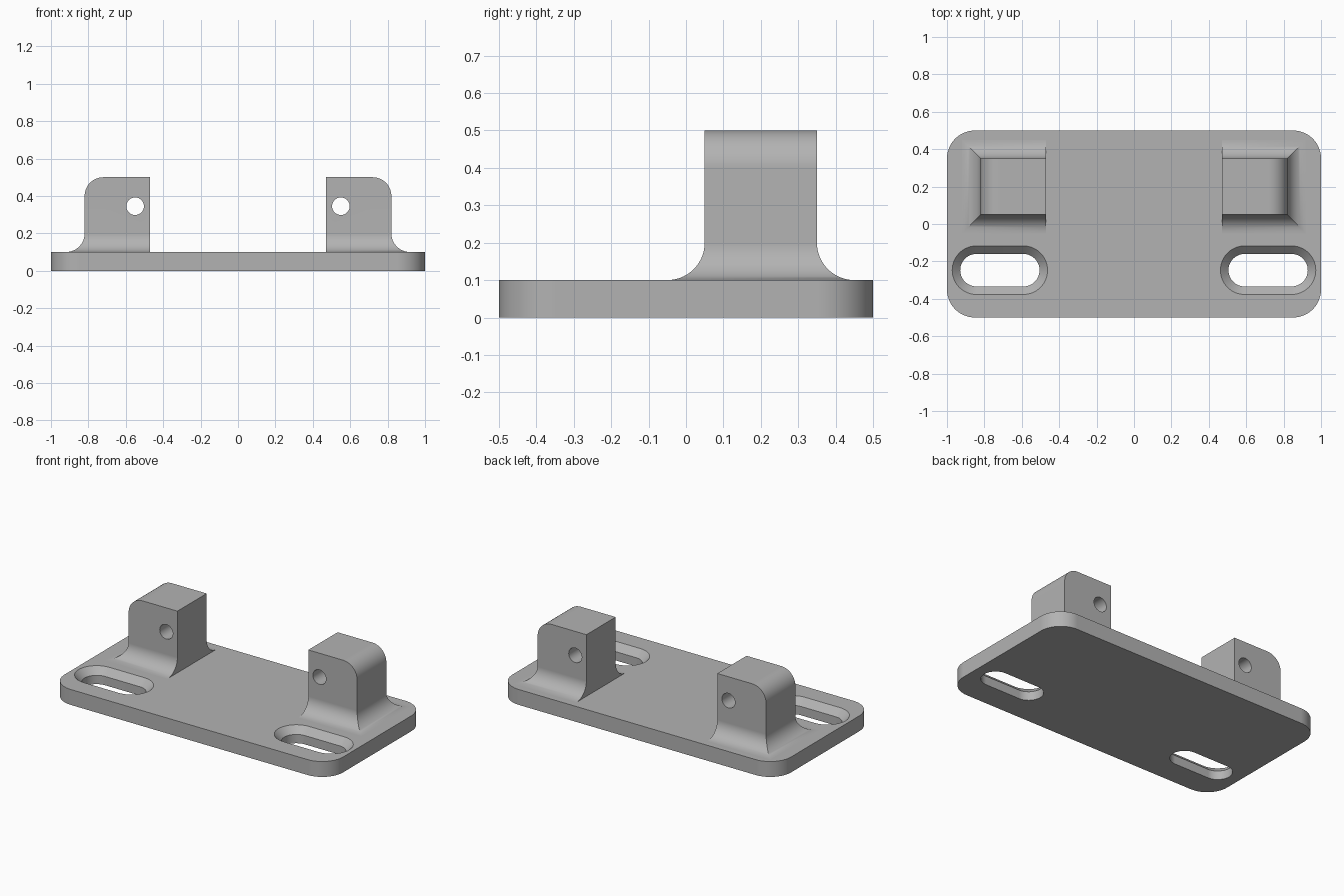
import bpy
import bmesh
from math import cos, sin, pi, sqrt, radians

if "Cube" in bpy.data.objects:
    bpy.data.objects.remove(bpy.data.objects["Cube"])

PLATE_TOP = 0.1
LUG_TOP = 0.5
FILLET = 0.1
STEPS = 14

grey = bpy.data.materials.new("mid_grey")
grey.use_nodes = True
colour = (0.45, 0.45, 0.45, 1)
grey.diffuse_color = colour
grey.node_tree.nodes["Principled BSDF"].inputs["Base Color"].default_value = colour


def rounded_rect(cx, cy, hx, hy, r, z, steps=STEPS):
    """Outline of a rounded rectangle at height z."""
    ring = []
    for i, (sx, sy) in enumerate(((1, 1), (-1, 1), (-1, -1), (1, -1))):
        for k in range(steps + 1):
            a = (i + k / steps) * pi / 2
            ring.append((cx + sx * (hx - r) + r * cos(a),
                         cy + sy * (hy - r) + r * sin(a), z))
    return ring


def loft(name, rings):
    """Closed solid through matching rings."""
    bm = bmesh.new()
    loops = [[bm.verts.new(p) for p in ring] for ring in rings]
    for low, high in zip(loops, loops[1:]):
        n = len(low)
        for i in range(n):
            j = (i + 1) % n
            bm.faces.new((low[i], low[j], high[j], high[i]))
    bm.faces.new(loops[0][::-1])
    bm.faces.new(loops[-1])
    bmesh.ops.remove_doubles(bm, verts=bm.verts, dist=1e-5)
    bmesh.ops.recalc_face_normals(bm, faces=bm.faces)
    mesh = bpy.data.meshes.new(name)
    bm.to_mesh(mesh)
    bm.free()
    mesh.materials.append(grey)
    obj = bpy.data.objects.new(name, mesh)
    bpy.context.collection.objects.link(obj)
    return obj


def activate(obj):
    bpy.ops.object.select_all(action="DESELECT")
    obj.select_set(True)
    bpy.context.view_layer.objects.active = obj


def cut(obj, cutter):
    """Subtract the cutter and discard it."""
    mod = obj.modifiers.new("cut", "BOOLEAN")
    mod.operation = "DIFFERENCE"
    mod.solver = "EXACT"
    mod.object = cutter
    cutter.hide_render = True
    activate(obj)
    bpy.ops.object.modifier_apply(modifier=mod.name)
    bpy.data.objects.remove(cutter)


def finish(obj):
    activate(obj)
    bpy.ops.object.shade_smooth_by_angle(angle=radians(25))
    mod = obj.modifiers.new("even_shading", "WEIGHTED_NORMAL")
    mod.keep_sharp = True


def lug_ring(side, outer, spread, z):
    """Rectangular section; the inner wall stays flush."""
    ring = [(0.47, 0.05 - spread), (outer, 0.05 - spread),
            (outer, 0.35 + spread), (0.47, 0.35 + spread)]
    return [(side * x, y, z) for x, y in ring]


def make_lug(name, side):
    wall = 0.82
    # Buried foot, then concave fillet with mitred corners
    rings = [lug_ring(side, wall + FILLET, FILLET, PLATE_TOP - 0.02)]
    for k in range(STEPS + 1):
        a = k / STEPS * pi / 2
        spread = FILLET * (1 - sin(a))
        rings.append(lug_ring(side, wall + spread, spread,
                              PLATE_TOP + FILLET * (1 - cos(a))))
    # Rounded outer shoulder
    for k in range(STEPS + 1):
        a = k / STEPS * pi / 2
        rings.append(lug_ring(side, wall - FILLET * (1 - cos(a)), 0,
                              LUG_TOP - FILLET * (1 - sin(a))))
    lug = loft(name, rings)
    # Pin hole running front to back
    hole = [[(side * 0.55 + 0.047 * cos(t * pi / 20), y,
              0.345 + 0.047 * sin(t * pi / 20)) for t in range(40)]
            for y in (-0.2, 0.6)]
    cut(lug, loft("pin_hole_cutter", hole))
    finish(lug)


# Base plate
plate = loft("base_plate", [rounded_rect(0, 0, 1, 0.5, 0.15, z)
                            for z in (0, PLATE_TOP)])

# Countersunk mounting slots
for side in (-1, 1):
    sections = ((0.087, -0.05), (0.087, 0.057), (0.13, PLATE_TOP), (0.14, 0.11))
    slot = [rounded_rect(side * 0.717, -0.247, 0.125 + r, r, r, z)
            for r, z in sections]
    cut(plate, loft("slot_cutter", slot))
finish(plate)

# Upright lugs
make_lug("left_lug", 1)
make_lug("right_lug", -1)
